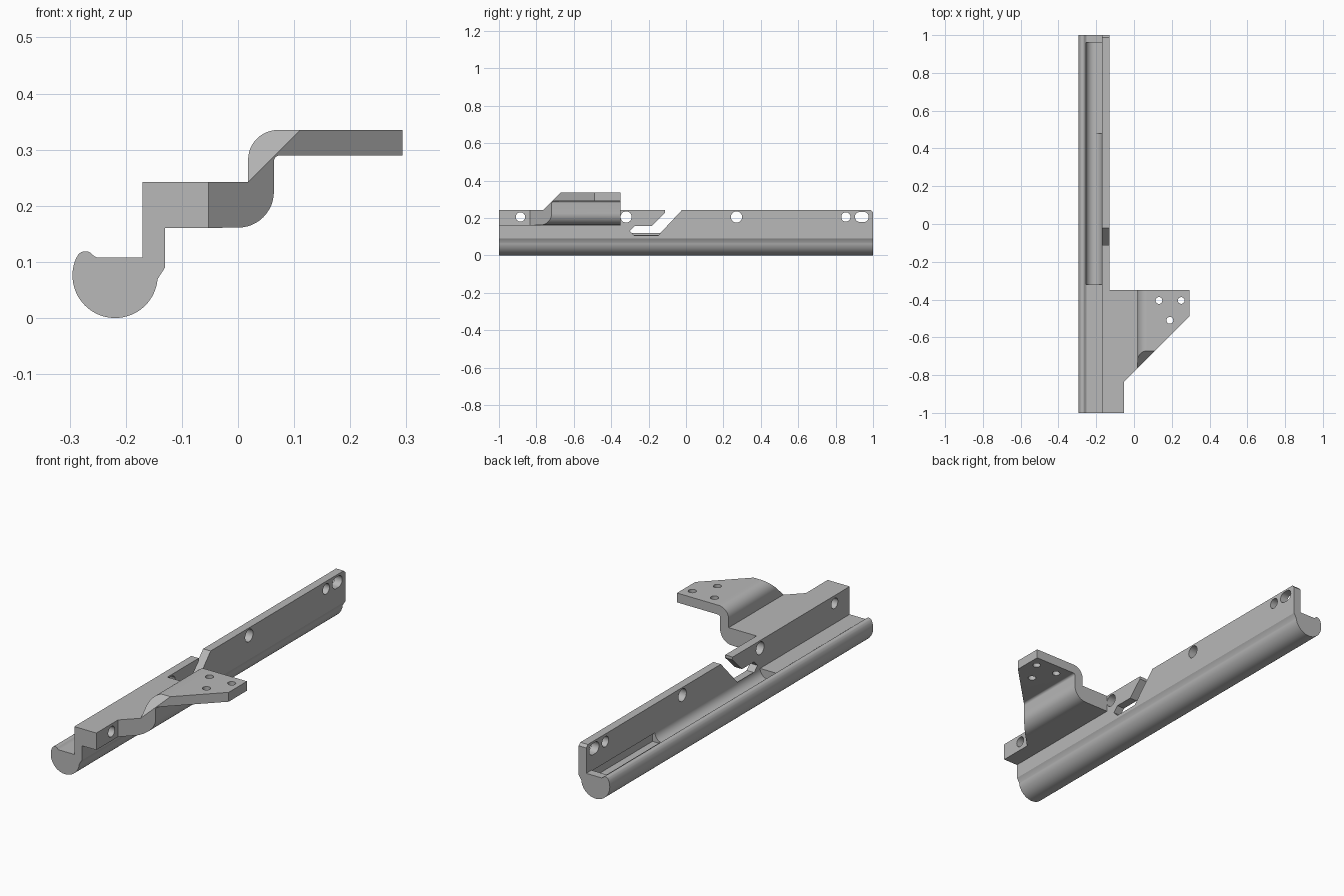
import bpy
import bmesh
from math import cos, sin, radians
from mathutils import Vector

cube = bpy.data.objects.get("Cube")
if cube:
    bpy.data.objects.remove(cube, do_unlink=True)

grey = bpy.data.materials.new("plain grey")
grey.use_nodes = True
grey.diffuse_color = (0.48, 0.48, 0.48, 1)
grey.node_tree.nodes["Principled BSDF"].inputs["Base Color"].default_value = grey.diffuse_color


def arc(cx, cy, r, start, end, steps=12):
    angles = [radians(start + (end - start) * i / steps) for i in range(steps + 1)]
    return [(cx + r * cos(a), cy + r * sin(a)) for a in angles]


def prism(name, points, axis, low, high):
    """Extrude a flat outline along the given axis."""
    place = {"x": lambda p, d: (d, p[0], p[1]),
             "y": lambda p, d: (p[0], d, p[1]),
             "z": lambda p, d: (p[0], p[1], d)}[axis]
    bm = bmesh.new()
    face = bm.faces.new([bm.verts.new(place(p, low)) for p in points])
    new = bmesh.ops.extrude_face_region(bm, geom=[face])["geom"]
    shift = Vector(place((0, 0), high - low))
    bmesh.ops.translate(bm, vec=shift, verts=[v for v in new if isinstance(v, bmesh.types.BMVert)])
    bmesh.ops.recalc_face_normals(bm, faces=bm.faces)
    mesh = bpy.data.meshes.new(name)
    bm.to_mesh(mesh)
    bm.free()
    mesh.materials.append(grey)
    obj = bpy.data.objects.new(name, mesh)
    bpy.context.collection.objects.link(obj)
    return obj


def combine(target, tool, operation="DIFFERENCE"):
    """Apply a boolean and discard the tool."""
    mod = target.modifiers.new("shape", "BOOLEAN")
    mod.object = tool
    mod.operation = operation
    mod.solver = "EXACT"
    bpy.context.view_layer.objects.active = target
    bpy.ops.object.modifier_apply(modifier=mod.name)
    bpy.data.objects.remove(tool, do_unlink=True)


# Round-bottomed rail with a lip and an upright wall
rail_outline = (arc(-0.219, 0.076, 0.076, -5, -205, 40)
                + arc(-0.272, 0.103, 0.016, 155, 35, 10)
                + [(-0.252, 0.108), (-0.17, 0.108), (-0.17, 0.242),
                   (-0.13, 0.242), (-0.13, 0.09)])
rail = prism("rail_with_bracket", rail_outline, "y", -1, 1)

# Stepped bracket with rounded bends
bracket_outline = ([(-0.15, 0.16)]
                   + arc(0, 0.225, 0.064, -90, 0)
                   + arc(0.075, 0.279, 0.011, 180, 90, 5)
                   + [(0.293, 0.29), (0.293, 0.335)]
                   + arc(0.071, 0.282, 0.053, 90, 180)
                   + [(0.018, 0.242), (-0.15, 0.242)])
bracket = prism("bracket", bracket_outline, "y", -1, -0.35)
combine(bracket, prism("corner_cut", [(-0.053, -1.1), (-0.053, -0.835), (0.4, -0.382),
                                      (0.4, -1.1)], "z", 0, 0.5))
combine(bracket, prism("bend_chamfer", [(-1.1, 0.2425), (-0.764, 0.2425), (-0.6, 0.406),
                                        (-1.1, 0.406)], "x", 0.005, 0.4))
for x, y in [(0.132, -0.405), (0.25, -0.405), (0.19, -0.51)]:
    combine(bracket, prism("plate_hole", arc(x, y, 0.018, 0, 345, 23), "z", 0.25, 0.4))
combine(rail, bracket, "UNION")

# Rounded channel in the rail floor, with an undercut near the back
channel = arc(-0.2125, 0.108, 0.0425, 180, 360, 20) + [(-0.17, 0.125), (-0.255, 0.125)]
combine(rail, prism("channel", channel, "y", -0.32, 0.96))
combine(rail, prism("undercut", [(0.48, 0.06), (0.96, 0.06), (0.96, 0.104), (0.48, 0.104)],
                    "x", -0.2, -0.158))

# Hooked slot through the wall
slot = [(-0.015, 0.25), (-0.022, 0.242), (-0.15, 0.105), (-0.275, 0.105), (-0.3, 0.13),
        (-0.275, 0.157), (-0.183, 0.157), (-0.112, 0.228), (-0.112, 0.25)]
combine(rail, prism("hook_slot", slot, "x", -0.17, -0.1))

# Wall holes, the last one elongated
for y, r, stretch in [(-0.885, 0.025, 0), (-0.32, 0.03, 0), (0.27, 0.03, 0),
                      (0.855, 0.025, 0), (0.94, 0.027, 0.01)]:
    outline = arc(y + stretch, 0.205, r, -90, 90) + arc(y - stretch, 0.205, r, 90, 270)
    if not stretch:
        outline = arc(y, 0.205, r, 0, 345, 23)
    combine(rail, prism("wall_hole", outline, "x", -0.2, 0))

# Clipped top corner at the back end
combine(rail, prism("end_clip", [(0.985, 0.25), (0.988, 0.242), (1, 0.23), (1.1, 0.23),
                                 (1.1, 0.25)], "x", -0.2, -0.1))

bpy.ops.object.select_all(action="DESELECT")
rail.select_set(True)
bpy.context.view_layer.objects.active = rail
bpy.ops.object.shade_smooth_by_angle(angle=radians(28))
